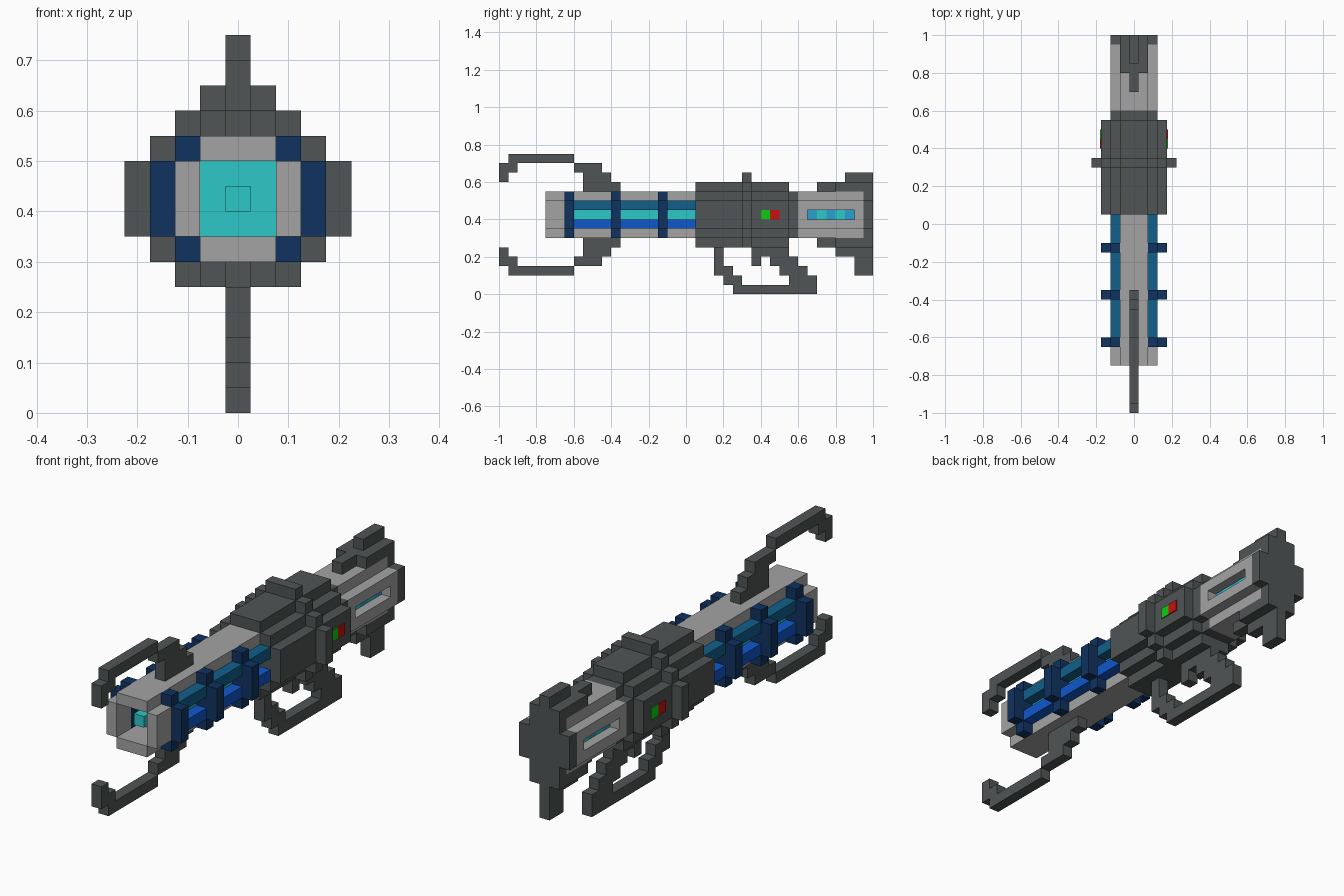
import bpy
import bmesh
from mathutils import Vector

cube = bpy.data.objects.get("Cube")
if cube:
    bpy.data.objects.remove(cube, do_unlink=True)

U = 0.05  # one block


def material(name, *rgb):
    m = bpy.data.materials.new(name)
    m.use_nodes = True
    m.diffuse_color = (*rgb, 1)
    m.node_tree.nodes["Principled BSDF"].inputs["Base Color"].default_value = (*rgb, 1)
    return m


dark = material("dark grey", 0.08, 0.09, 0.09)
light = material("light grey", 0.37, 0.37, 0.37)
navy = material("navy", 0.005, 0.032, 0.115)
teal = material("teal blue", 0.005, 0.115, 0.26)
blue = material("bright blue", 0.005, 0.095, 0.6)
cyan = material("cyan", 0.027, 0.58, 0.58)
sky = material("sky blue", 0.023, 0.35, 0.63)
red = material("red", 0.58, 0.005, 0.005)
green = material("green", 0.005, 0.6, 0.005)


def part(name, mat, boxes):
    """Join boxes given in blocks as ((x0, x1), (y0, y1), (z0, z1))."""
    bm = bmesh.new()
    for spans in boxes:
        low = Vector([s[0] for s in spans]) * U
        high = Vector([s[1] for s in spans]) * U
        made = bmesh.ops.create_cube(bm, size=1)
        for v in made["verts"]:
            v.co = [a if c < 0 else b for c, a, b in zip(v.co, low, high)]
    mesh = bpy.data.meshes.new(name)
    bm.to_mesh(mesh)
    bm.free()
    mesh.materials.append(mat)
    ob = bpy.data.objects.new(name, mesh)
    bpy.context.collection.objects.link(ob)
    return ob


def mid(w, y, z):
    """Box centred on the width."""
    return ((-w, w), y, z)


def sides(x0, x1, y, z):
    """Matching boxes on both sides."""
    return [((x0, x1), y, z), ((-x1, -x0), y, z)]


def flip(boxes):
    """Mirror boxes above and below the barrel axis."""
    return [(x, y, (17 - z[1], 17 - z[0])) for x, y, z in boxes]


def stepped(grow, y):
    """Stepped round section, grown by whole blocks."""
    boxes = [mid(1.5 + grow, y, (6 - grow, 11 + grow))]
    for i in range(grow + 1):
        boxes += sides(1.5 + grow, 2.5 + grow, y, (7 - grow, 10 + grow)) if i == 0 else []
    return boxes


# Barrel plates and muzzle
plates = [mid(1.5, (-15, 1), (10, 11))]
part("barrel_shell", light, plates + flip(plates) + sides(1.5, 2.5, (-15, -13), (7, 10)))
part("energy_core", cyan, [mid(1.5, (-12, 1), (7, 10)), mid(0.5, (-14, -12), (8, 9))])
part("upper_rails", teal, sides(1.5, 2.5, (-12, 1), (9, 10)))
part("lower_rails", blue, sides(1.5, 2.5, (-12, 1), (7, 8)))

# Clamps around the barrel
for i, y in enumerate((-13, -8, -3)):
    span = (y, y + 1)
    part(f"barrel_clamp_{i + 1}", navy,
         sides(1.5, 2.5, span, (6, 11)) + sides(2.5, 3.5, span, (7, 10)))

# Curved prongs above and below the muzzle
prong = [mid(0.5, y, z) for y, z in (
    ((-20, -19), (12, 14)), ((-19, -18), (13, 14)), ((-19, -12), (14, 15)),
    ((-12, -9), (13, 14)), ((-11, -8), (12, 13)), ((-11, -7), (11, 12)))]
part("upper_prong", dark, prong)
part("lower_prong", dark, flip(prong))

# Receiver with stepped section, raised band and rear collar
body = (1, 11)
part("receiver", dark, [mid(1.5, body, (5, 12))]
     + sides(1.5, 2.5, body, (6, 11)) + sides(2.5, 3.5, body, (7, 10)))
band = (6, 7)
part("receiver_band", dark, [mid(1.5, band, (12, 13))]
     + sides(1.5, 2.5, band, (5, 6)) + sides(1.5, 2.5, band, (11, 12))
     + sides(2.5, 3.5, band, (6, 7)) + sides(2.5, 3.5, band, (10, 11))
     + sides(3.5, 4.5, band, (7, 10)))
part("rear_collar", dark, stepped(0, (11, 12)))

# Indicator lights, order swapped between the sides
first, second, row = (8, 9), (9, 10), (8, 9)
part("red_lights", red, [((-3.6, -3.5), first, row), ((3.5, 3.6), second, row)])
part("green_lights", green, [((-3.6, -3.5), second, row), ((3.5, 3.6), first, row)])

# Stock with a recessed slot on each side
part("stock", light, [mid(1.5, (12, 19), (6, 11))]
     + sides(1.5, 2.5, (12, 19), (7, 8)) + sides(1.5, 2.5, (12, 19), (9, 10))
     + sides(1.5, 2.5, (12, 13), (8, 9)) + sides(1.5, 2.5, (18, 19), (8, 9)))
for i in range(5):
    part(f"slot_panel_{i + 1}", cyan if i % 2 else sky,
         sides(1.5, 1.6, (13 + i, 14 + i), (8, 9)))

# Butt plate, top comb and foot
comb = [mid(0.5, (14, 16), (11, 12)), mid(1.5, (16, 20), (11, 12))]
part("butt_plate", dark, stepped(0, (19, 20)))
part("stock_comb", dark, comb + [mid(0.5, (17, 20), (12, 13))])
part("stock_foot", dark, flip(comb) + [mid(0.5, (16, 20), (4, 5)), mid(0.5, (18, 20), (2, 4))])

# Grip, guard and trigger
part("trigger", dark, [mid(0.5, (7, 8), (3, 5))])
part("grip", dark, [mid(0.5, (8 + i, 11 + i), (4 - i, 5 - i)) for i in range(2)]
     + [mid(0.5, (10, 13), (2, 3)), mid(0.5, (11, 13), (1, 2))])
part("trigger_guard", dark, [mid(0.5, (3, 4), (2, 5)), mid(0.5, (4, 5), (1, 3)),
                             mid(0.5, (5, 6), (1, 2)), mid(0.5, (5, 14), (0, 1)),
                             mid(0.5, (13, 14), (1, 2))])
